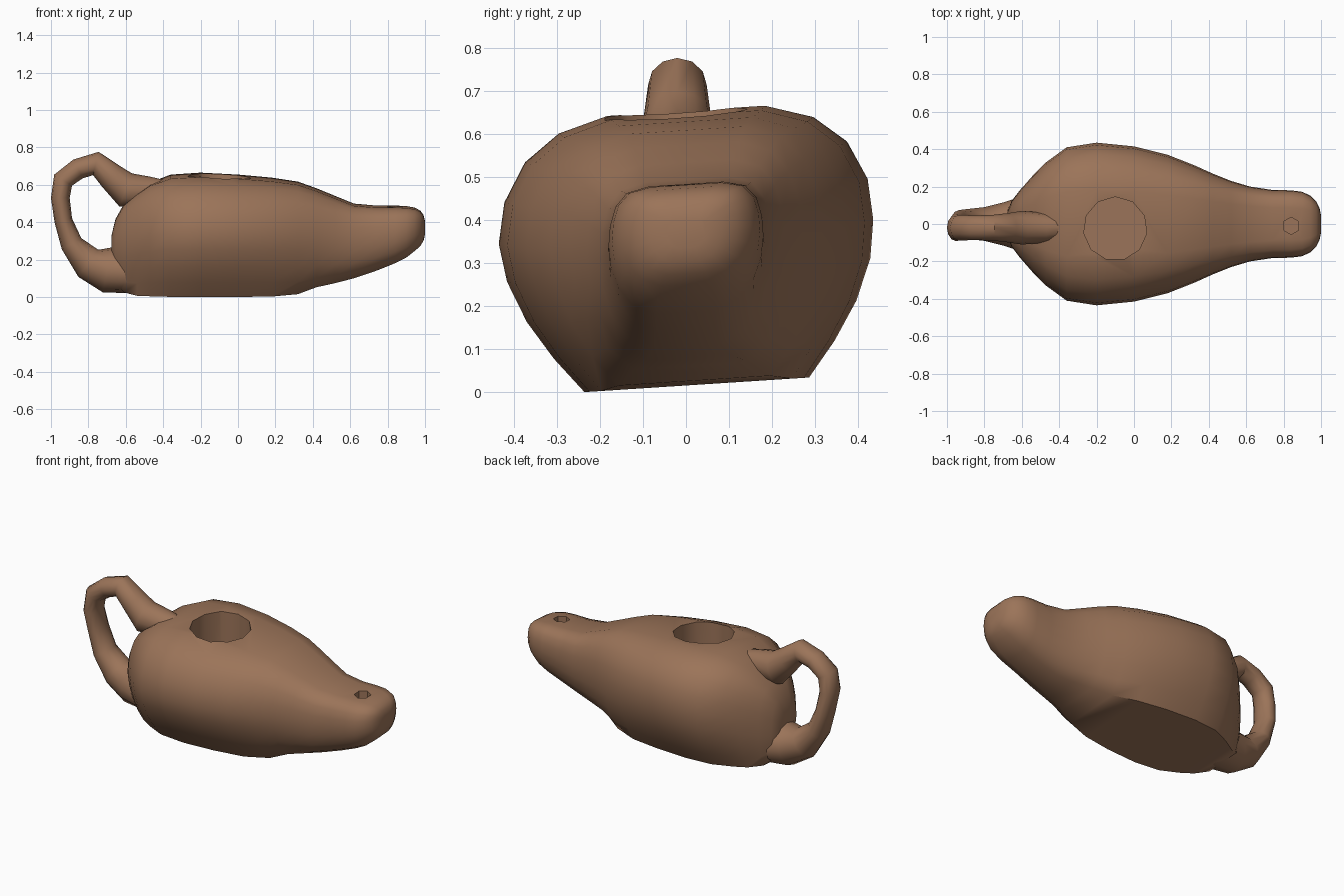
import bpy, bmesh, math
from mathutils import Vector

old = bpy.data.objects.get("Cube")
if old:
    bpy.data.objects.remove(old, do_unlink=True)

clay = bpy.data.materials.new("brown_clay")
clay.use_nodes = True
colour = (0.33, 0.175, 0.1, 1)
clay.diffuse_color = colour
clay.node_tree.nodes["Principled BSDF"].inputs["Base Color"].default_value = colour


def loft(name, rings):
    """Skin a list of closed rings and cap both ends."""
    bm = bmesh.new()
    loops = [[bm.verts.new(p) for p in ring] for ring in rings]
    n = len(loops[0])
    for a, b in zip(loops, loops[1:]):
        for i in range(n):
            j = (i + 1) % n
            bm.faces.new((a[i], a[j], b[j], b[i]))
    bm.faces.new(loops[0][::-1])
    bm.faces.new(loops[-1])
    bmesh.ops.recalc_face_normals(bm, faces=bm.faces)
    mesh = bpy.data.meshes.new(name)
    bm.to_mesh(mesh)
    bm.free()
    obj = bpy.data.objects.new(name, mesh)
    bpy.context.collection.objects.link(obj)
    mesh.materials.append(clay)
    return obj


def activate(obj):
    bpy.ops.object.select_all(action='DESELECT')
    obj.select_set(True)
    bpy.context.view_layer.objects.active = obj


def cut_well(target, name, sides, radius, top, bottom, x, y):
    """Sink a straight faceted well into the target."""
    bpy.ops.mesh.primitive_cylinder_add(
        vertices=sides, radius=radius, depth=top - bottom,
        location=(x, y, (top + bottom) / 2))
    cutter = bpy.context.object
    cutter.name = name
    cutter.hide_render = True
    cutter.data.materials.append(clay)
    activate(target)
    mod = target.modifiers.new(name, 'BOOLEAN')
    mod.operation = 'DIFFERENCE'
    mod.solver = 'EXACT'
    mod.object = cutter
    bpy.ops.object.modifier_apply(modifier=mod.name)
    bpy.data.objects.remove(cutter, do_unlink=True)


# Half cross-sections: share of half width, share of height above or below the belly
bowl_half = [(0.42, 1), (0.68, 0.88), (0.86, 0.66), (0.97, 0.34),
             (1, 0), (0.97, -0.25), (0.88, -0.52), (0.75, -0.77), (0.6, -1)]
spout_half = [(0.48, 1), (0.76, 0.91), (0.91, 0.68), (0.98, 0.35),
              (1, 0), (0.97, -0.3), (0.87, -0.6), (0.69, -0.85), (0.38, -1)]

# Body stations: x, half width, bottom, top, share of spout shape
stations = [
    (-0.675, 0.07, 0.17, 0.34, 0), (-0.655, 0.12, 0.06, 0.42, 0), (-0.61, 0.18, 0.015, 0.5, 0),
    (-0.54, 0.26, 0, 0.56, 0), (-0.47, 0.33, 0, 0.61, 0), (-0.36, 0.41, 0, 0.65, 0),
    (-0.2, 0.435, 0, 0.66, 0), (0, 0.415, 0, 0.65, 0), (0.18, 0.37, 0, 0.635, 0),
    (0.32, 0.315, 0.01, 0.615, 0.2), (0.42, 0.27, 0.045, 0.58, 0.5),
    (0.52, 0.23, 0.065, 0.54, 0.8), (0.62, 0.2, 0.09, 0.5, 1), (0.74, 0.182, 0.13, 0.49, 1),
    (0.84, 0.18, 0.17, 0.49, 1), (0.9, 0.172, 0.2, 0.488, 1), (0.945, 0.15, 0.235, 0.48, 1),
    (0.975, 0.12, 0.26, 0.465, 1), (0.992, 0.085, 0.288, 0.443, 1), (1, 0.045, 0.32, 0.41, 1)]


def section(x, width, bottom, top, spout):
    top -= 0.022
    belly = bottom + 0.56 * (top - bottom)
    half = [Vector(a).lerp(Vector(b), spout) for a, b in zip(bowl_half, spout_half)]
    ring = []
    for u, v in half + [(-u, v) for u, v in reversed(half)]:
        z = belly + v * (top - belly if v > 0 else belly - bottom)
        # Slight hand-made lean and skewed foot
        y = u * width - 0.025 * min(v, 0) * (1 - spout)
        ring.append((x, y, z + 0.065 * (y + 0.236)))
    return ring


body = loft("lamp_body", [section(*s) for s in stations])
cut_well(body, "filling_hole", 11, 0.17, 0.9, 0.2, -0.1, -0.025)
cut_well(body, "wick_hole", 6, 0.046, 0.7, 0.36, 0.84, -0.01)

# Loop handle: x, z, half thickness, half width
path = [
    (-0.33, 0.56, 0.05, 0.05), (-0.47, 0.565, 0.078, 0.08), (-0.6, 0.572, 0.095, 0.09),
    (-0.675, 0.642, 0.074, 0.078), (-0.76, 0.714, 0.064, 0.068), (-0.855, 0.685, 0.056, 0.066),
    (-0.935, 0.625, 0.056, 0.068), (-0.95, 0.53, 0.05, 0.072), (-0.934, 0.41, 0.048, 0.075),
    (-0.89, 0.285, 0.06, 0.08), (-0.8, 0.18, 0.09, 0.09), (-0.7, 0.145, 0.122, 0.115),
    (-0.56, 0.135, 0.115, 0.16)]
rings = []
sides = 12
for i, (x, z, thick, width) in enumerate(path):
    before, after = path[max(i - 1, 0)], path[min(i + 1, len(path) - 1)]
    along = Vector((after[0] - before[0], 0, after[1] - before[1])).normalized()
    out = Vector((along.z, 0, -along.x))
    centre = Vector((x, -0.02 if z > 0.5 else 0, z))
    ring = []
    for k in range(sides):
        a = math.tau * k / sides
        ring.append(centre + out * math.cos(a) * thick
                    + Vector((0, math.sin(a) * width, 0)))
    rings.append(ring)
handle = loft("loop_handle", rings)

for obj in (body, handle):
    activate(obj)
    bpy.ops.object.shade_smooth_by_angle(angle=math.radians(48))
